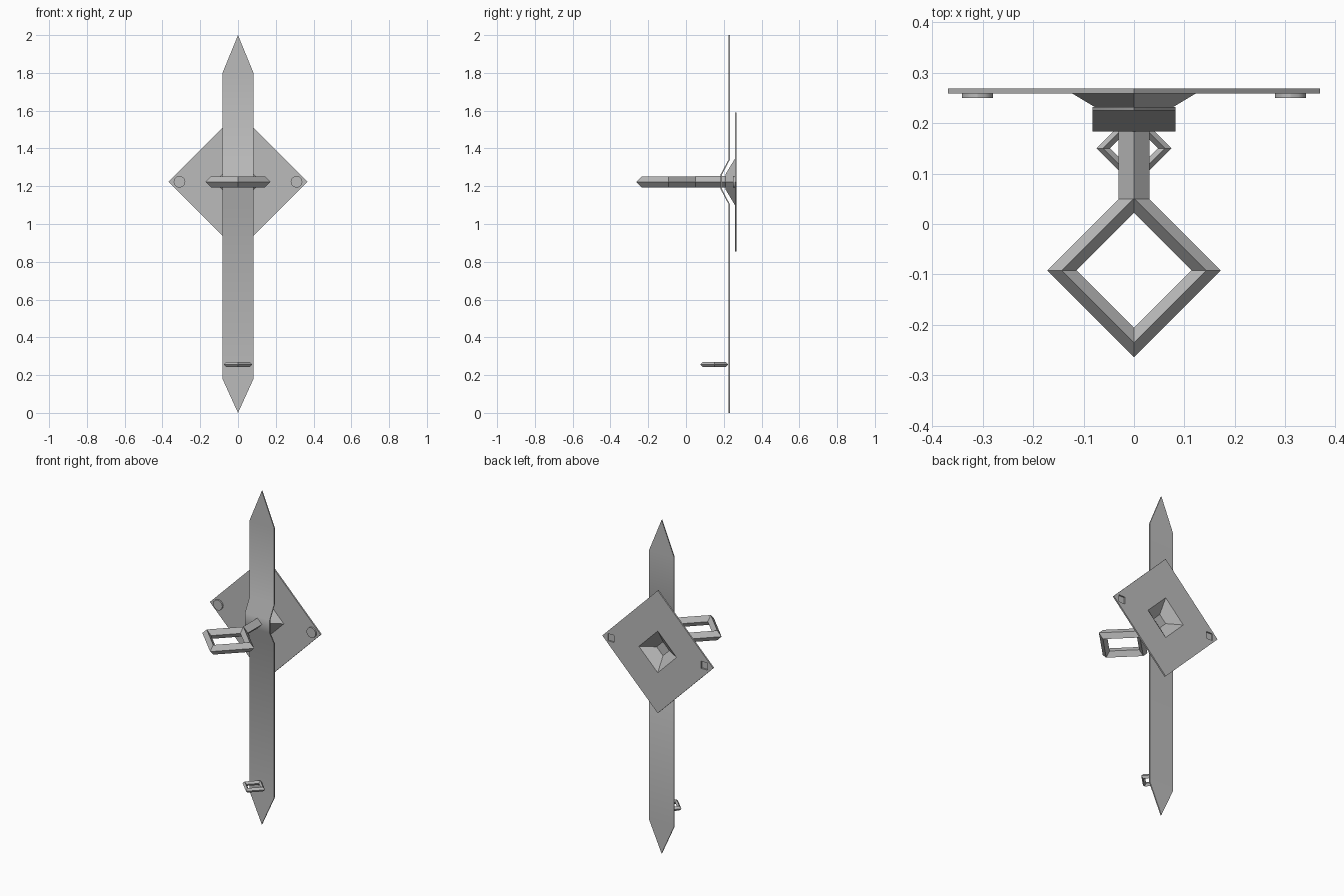
import bpy, bmesh, math
from mathutils import Matrix, Vector

if "Cube" in bpy.data.objects:
    bpy.data.objects.remove(bpy.data.objects["Cube"])

iron = bpy.data.materials.new("grey iron")
iron.use_nodes = True
iron.diffuse_color = (0.5, 0.5, 0.5, 1)
iron.node_tree.nodes["Principled BSDF"].inputs["Base Color"].default_value = (0.5, 0.5, 0.5, 1)

MID = 1.223          # height of the knocker ring and back plate
FACE_Y = Matrix.Rotation(math.pi / 2, 4, "X")


def finish(name, bm, smooth=None):
    bmesh.ops.remove_doubles(bm, verts=bm.verts, dist=1e-5)
    bmesh.ops.recalc_face_normals(bm, faces=bm.faces)
    mesh = bpy.data.meshes.new(name)
    bm.to_mesh(mesh)
    bm.free()
    mesh.materials.append(iron)
    obj = bpy.data.objects.new(name, mesh)
    bpy.context.collection.objects.link(obj)
    bpy.ops.object.select_all(action="DESELECT")
    obj.select_set(True)
    bpy.context.view_layer.objects.active = obj
    if smooth:
        bpy.ops.object.shade_smooth_by_angle(angle=math.radians(smooth))
    return obj


def lathe(name, profile, centre, axis, closed=False):
    """Turn a profile of (radius, offset) four steps round an axis."""
    bm = bmesh.new()
    side = Vector((1, 0, 0))
    verts = [bm.verts.new(Vector(centre) + side * r + axis * h) for r, h in profile]
    pairs = list(zip(verts, verts[1:]))
    if closed:
        pairs.append((verts[-1], verts[0]))
    edges = [bm.edges.new(p) for p in pairs]
    bmesh.ops.spin(bm, geom=verts + edges, cent=centre, axis=axis,
                   angle=math.tau, steps=4)
    return finish(name, bm)


def diamond_ring(name, centre, major, minor):
    profile = [(major + minor, 0), (major, minor), (major - minor, 0), (major, -minor)]
    return lathe(name, profile, centre, Vector((0, 0, 1)), closed=True)


def cylinder(name, x, z, y0, y1, radius, sides, turn=0, smooth=None):
    bm = bmesh.new()
    place = Matrix.Translation((x, (y0 + y1) / 2, z)) @ FACE_Y @ Matrix.Rotation(turn, 4, "Z")
    bmesh.ops.create_cone(bm, cap_ends=True, segments=sides, radius1=radius,
                          radius2=radius, depth=y1 - y0, matrix=place)
    return finish(name, bm, smooth)


# Long strap with pointed ends and a raised middle: (height, half width, front)
rows = [(0, 0, 0.225), (0.18, 0.082, 0.225), (1.105, 0.082, 0.225),
        (1.185, 0.082, 0.183), (1.262, 0.082, 0.183), (1.34, 0.082, 0.225),
        (1.8, 0.082, 0.225), (2, 0, 0.225)]
bm = bmesh.new()
loops = [[bm.verts.new((sx * w, y + dy, z)) for sx, dy in
          ((-1, 0), (1, 0), (1, 0.007), (-1, 0.007))] for z, w, y in rows]
for low, high in zip(loops, loops[1:]):
    for i in range(4):
        j = (i + 1) % 4
        bm.faces.new((low[i], low[j], high[j], high[i]))
bmesh.ops.dissolve_degenerate(bm, dist=1e-5, edges=bm.edges)
finish("strap", bm, 40)

# Diamond back plate with a hollow, raised centre
plate = lathe("back_plate",
              [(0, 0.218), (0.042, 0.218), (0.125, 0.268), (0.368, 0.268),
               (0.368, 0.259), (0.123, 0.259), (0.04, 0.209), (0, 0.209)],
              (0, 0, MID), Vector((0, 1, 0)))

# Square nail holes at the side corners, closed by round nail heads in front
for side, label in ((1, "left"), (-1, "right")):
    cutter = cylinder("hole_cutter", side * 0.31, MID, 0.25, 0.28, 0.03, 4, math.pi / 4)
    cutter.hide_render = True
    cut = plate.modifiers.new("nail hole", "BOOLEAN")
    cut.operation = "DIFFERENCE"
    cut.solver = "EXACT"
    cut.object = cutter
    bpy.context.view_layer.objects.active = plate
    bpy.ops.object.modifier_apply(modifier=cut.name)
    bpy.data.objects.remove(cutter)
    cylinder("nail_head_" + label, side * 0.31, MID, 0.25, 0.2595, 0.031, 12, 0, 30)

# Large ring on its stem, and the small lower ring
diamond_ring("large_ring", (0, -0.092, MID), 0.143, 0.029)
cylinder("ring_stem", 0, MID, 0.05, 0.215, 0.031, 4)
diamond_ring("small_ring", (0, 0.15, 0.256), 0.061, 0.0135)
